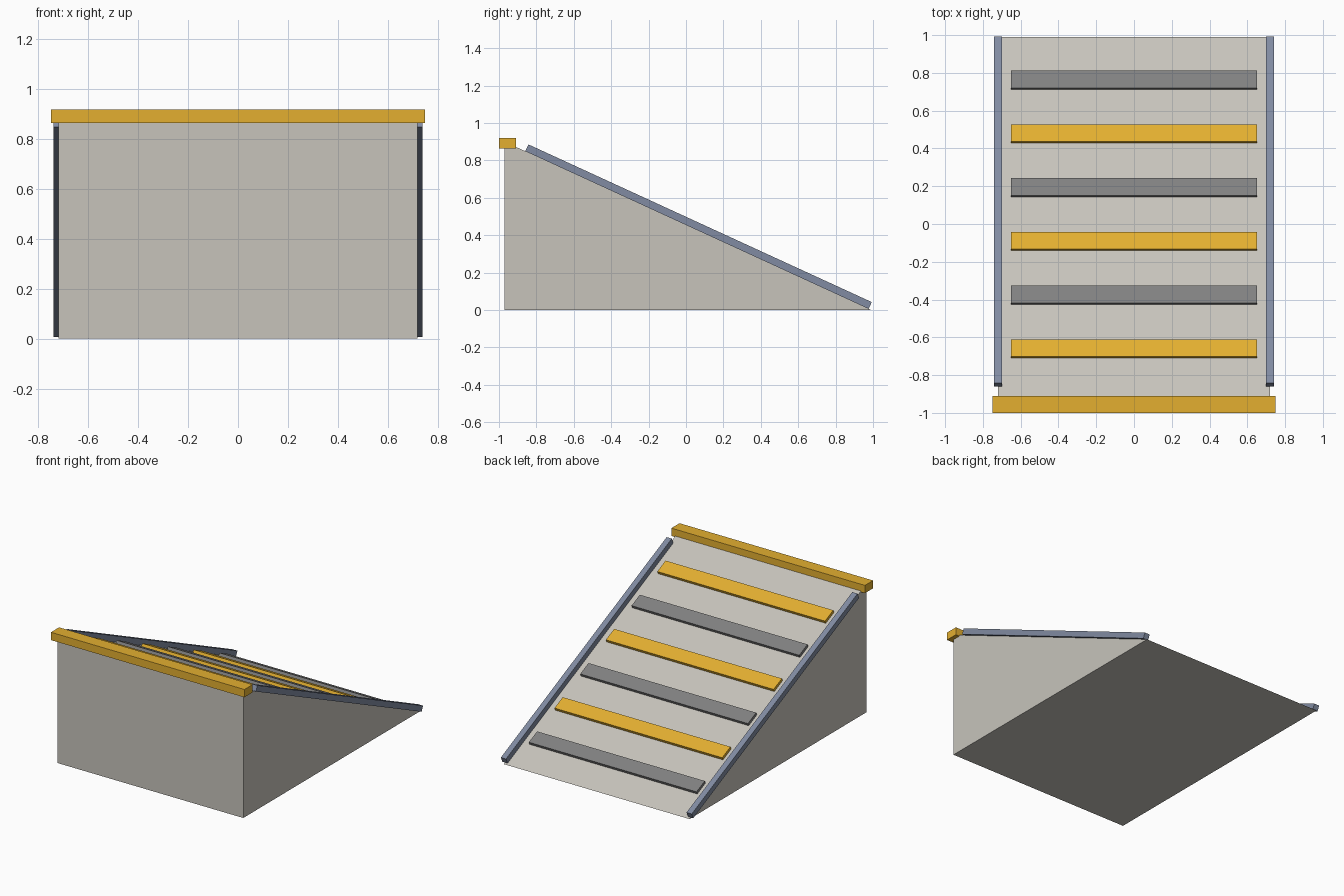
import bpy, bmesh, math
from mathutils import Matrix, Vector

if "Cube" in bpy.data.objects:
    bpy.data.objects.remove(bpy.data.objects["Cube"])

# Ramp profile: high at the front (-y), tapering to nothing at the back
FRONT, BACK, HEIGHT, HALF_W = -0.97, 0.99, 0.90, 0.72
ANGLE = math.atan2(HEIGHT, BACK - FRONT)
NORMAL = Vector((0, math.sin(ANGLE), math.cos(ANGLE)))


def material(name, rgb):
    m = bpy.data.materials.new(name)
    m.diffuse_color = (*rgb, 1)
    m.use_nodes = True
    m.node_tree.nodes["Principled BSDF"].inputs["Base Color"].default_value = m.diffuse_color
    return m


def finish(bm, name, mat):
    bmesh.ops.recalc_face_normals(bm, faces=bm.faces)
    me = bpy.data.meshes.new(name)
    bm.to_mesh(me)
    bm.free()
    me.materials.append(mat)
    ob = bpy.data.objects.new(name, me)
    bpy.context.collection.objects.link(ob)
    return ob


def box(name, center, size, mat, tilt=0.0):
    bm = bmesh.new()
    bmesh.ops.create_cube(bm, size=1, matrix=Matrix.Diagonal((*size, 1)))
    ob = finish(bm, name, mat)
    ob.location = center
    ob.rotation_euler.x = -tilt
    return ob


def on_slope(name, x, y, size, mat):
    """Box lying on the sloping face, centred at the given x and y."""
    lift = NORMAL * size[2] / 2
    y0 = y - lift.y
    z0 = (BACK - y0) * math.tan(ANGLE)
    return box(name, Vector((x, y0, z0)) + lift, size, mat, ANGLE)


concrete = material("concrete", (0.57, 0.55, 0.50))
yellow = material("yellow", (0.77, 0.43, 0.03))
grey = material("dark_grey", (0.22, 0.22, 0.22))
steel = material("blue_steel", (0.22, 0.26, 0.36))

# Solid wedge, extruded from its side profile
bm = bmesh.new()
profile = [(FRONT, 0), (BACK, 0), (FRONT, HEIGHT)]
face = bm.faces.new([bm.verts.new((-HALF_W, y, z)) for y, z in profile])
ext = bmesh.ops.extrude_face_region(bm, geom=[face])
moved = [g for g in ext["geom"] if isinstance(g, bmesh.types.BMVert)]
bmesh.ops.translate(bm, verts=moved, vec=(2 * HALF_W, 0, 0))
finish(bm, "ramp_wedge", concrete)

# Beam along the top edge
box("top_beam", (0, -0.955, 0.8925), (1.5, 0.09, 0.055), yellow)

# Side rails
for side, x in (("left", -0.72), ("right", 0.72)):
    on_slope(side + "_rail", x, 0.067, (0.04, 2.02, 0.04), steel)

# Alternating grip strips, lowest first
for i in range(6):
    on_slope(f"grip_strip_{i + 1}", 0, 0.762 - i * 0.2845,
             (1.3, 0.1, 0.02), yellow if i % 2 else grey)
